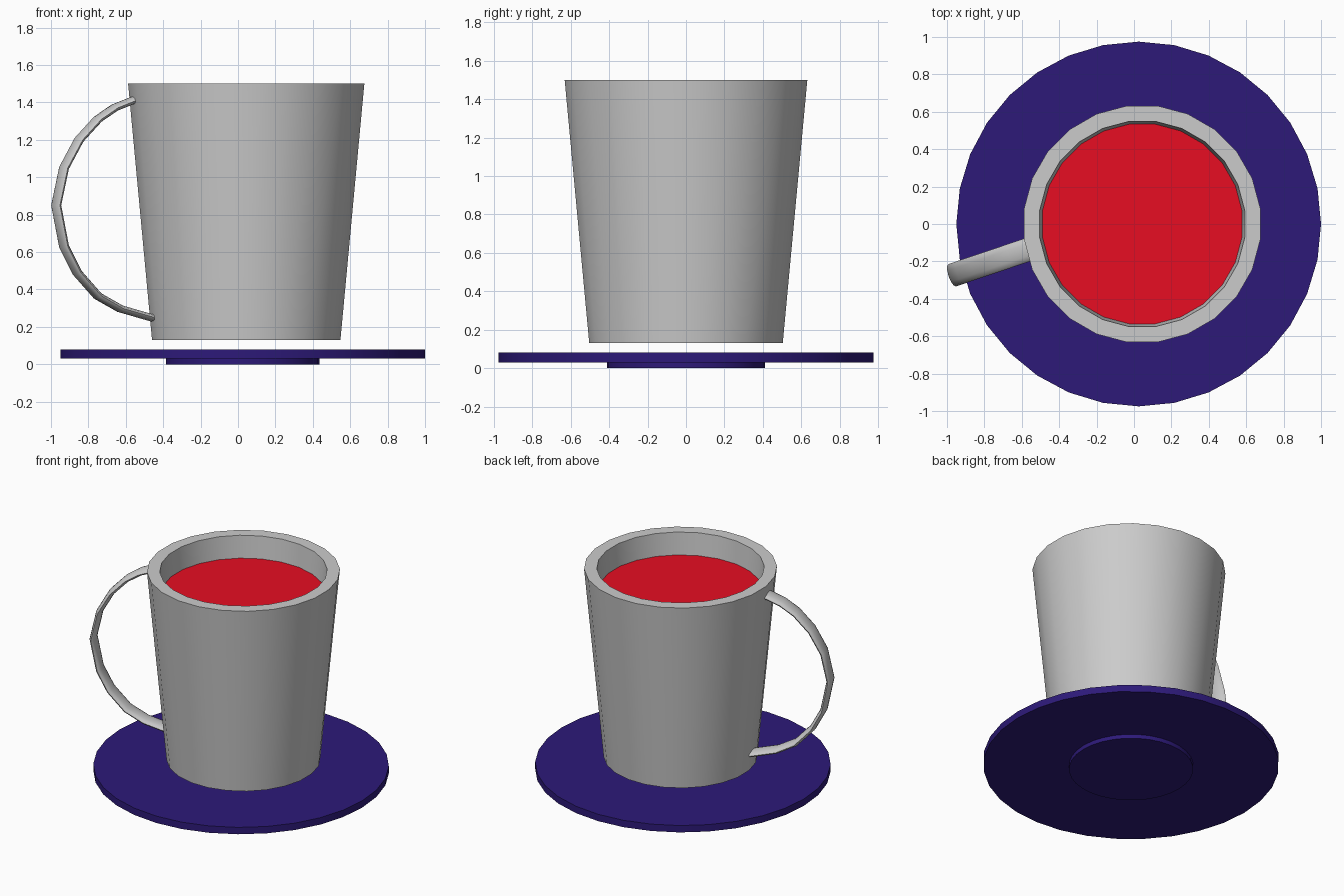
import bpy, bmesh, math
from mathutils import Vector

if "Cube" in bpy.data.objects:
    bpy.data.objects.remove(bpy.data.objects["Cube"])


def finish(name, bm, color=None):
    bmesh.ops.recalc_face_normals(bm, faces=bm.faces)
    mesh = bpy.data.meshes.new(name)
    bm.to_mesh(mesh)
    bm.free()
    obj = bpy.data.objects.new(name, mesh)
    bpy.context.collection.objects.link(obj)
    if color:
        mat = bpy.data.materials.new(name + "_colour")
        mat.diffuse_color = (*color, 1)
        mat.use_nodes = True
        mat.node_tree.nodes["Principled BSDF"].inputs["Base Color"].default_value = mat.diffuse_color
        mesh.materials.append(mat)
    bpy.ops.object.select_all(action='DESELECT')
    obj.select_set(True)
    bpy.context.view_layer.objects.active = obj
    bpy.ops.object.shade_smooth_by_angle(angle=math.radians(35))
    return obj


def loft(rings):
    """Skin a list of point rings and cap both ends."""
    bm = bmesh.new()
    loops = [[bm.verts.new(p) for p in ring] for ring in rings]
    n = len(loops[0])
    for a, b in zip(loops, loops[1:]):
        for i in range(n):
            j = (i + 1) % n
            bm.faces.new((a[i], a[j], b[j], b[i]))
    bm.faces.new(loops[0][::-1])
    bm.faces.new(loops[-1])
    return bm


def lathe(profile, sides, cx, turn=0.0):
    """Revolve (radius, z) points about a vertical axis at x = cx."""
    return loft([[(cx + r * math.cos(2 * math.pi * (i + turn) / sides),
                   r * math.sin(2 * math.pi * (i + turn) / sides), z)
                  for i in range(sides)] for r, z in profile])


# Saucer with its raised foot
finish("saucer", lathe([(0.41, 0), (0.41, 0.03), (0.975, 0.03), (0.975, 0.08)],
                       32, 0.025), (0.026, 0.010, 0.19))

# Cup: tapered outer wall, rim, inner wall and floor
finish("cup", lathe([(0.508, 0.13), (0.637, 1.5), (0.553, 1.5), (0.435, 0.22)],
                    24, 0.044, 0.5))

# Drink surface, a thin disc just inside the wall
finish("drink", lathe([(0.537, 1.32), (0.539, 1.34)], 24, 0.044, 0.5),
       (0.8, 0.004, 0.016))

# Handle: flat oval section swept along a bowed path in a turned vertical plane
path_xz = [(-0.56, 1.412), (-0.66, 1.372), (-0.75, 1.31), (-0.85, 1.20),
           (-0.93, 1.05), (-0.972, 0.85), (-0.93, 0.63), (-0.86, 0.49),
           (-0.75, 0.365), (-0.63, 0.297), (-0.46, 0.248)]
slope = 0.337
path = [Vector((x, -0.135 + slope * (x + 0.56), z)) for x, z in path_xz]
side = Vector((slope, -1, 0)).normalized()
rings = []
for k, p in enumerate(path):
    tangent = (path[min(k + 1, len(path) - 1)] - path[max(k - 1, 0)]).normalized()
    out = side.cross(tangent)
    rings.append([p + side * 0.063 * math.cos(math.pi * i / 6)
                  + out * 0.02 * math.sin(math.pi * i / 6) for i in range(12)])
finish("handle", loft(rings))
